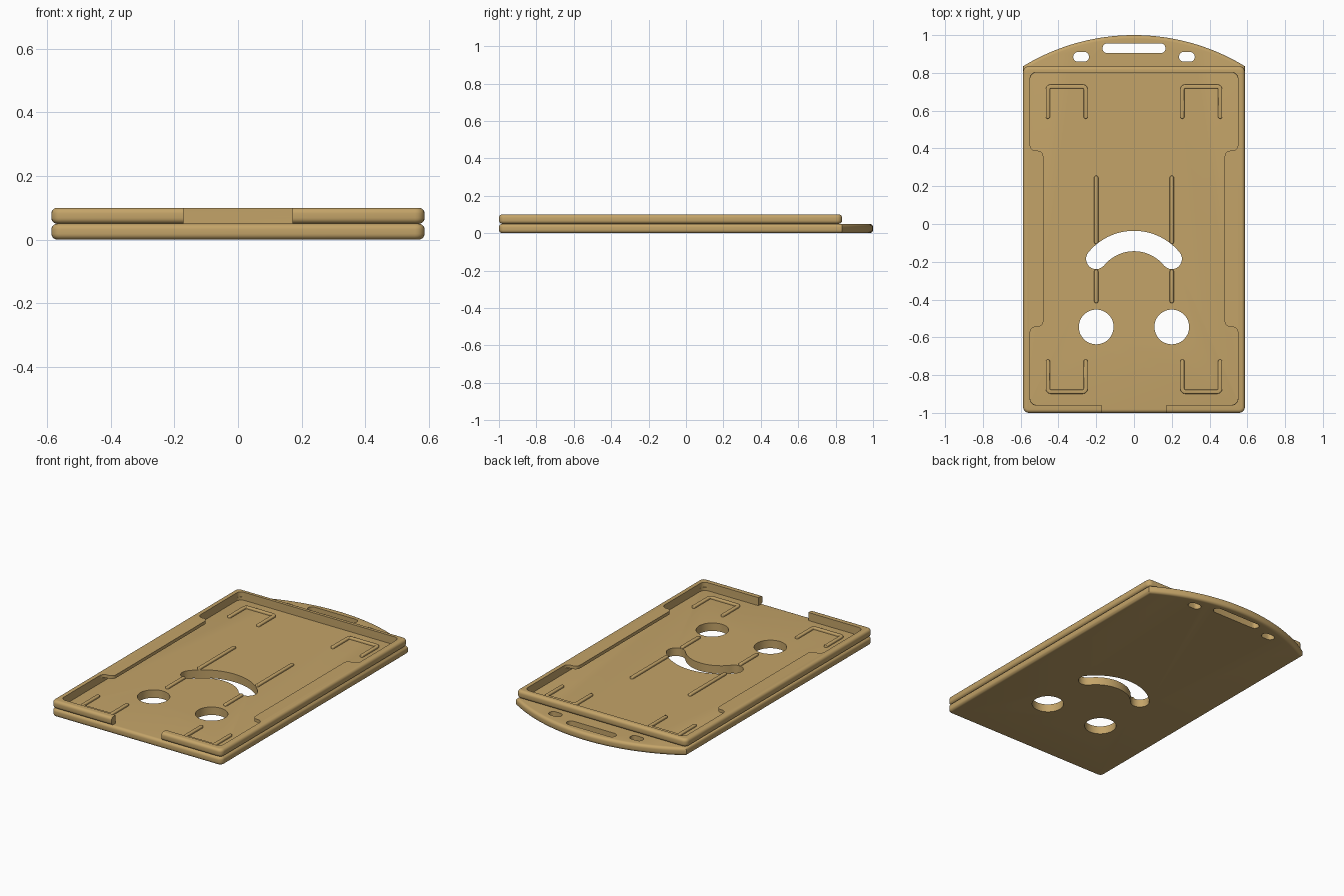
import bpy, bmesh, math
from mathutils import Vector

cube = bpy.data.objects.get("Cube")
if cube:
    bpy.data.objects.remove(cube, do_unlink=True)

tan = bpy.data.materials.new("tan_plastic")
tan.use_nodes = True
tan.diffuse_color = (0.55, 0.37, 0.14, 1)
tan.node_tree.nodes["Principled BSDF"].inputs["Base Color"].default_value = (0.55, 0.37, 0.14, 1)


def fillet(points, r, closed=True, n=5):
    """Round the corners of a path."""
    pts = [Vector(p) for p in points]
    out = []
    for i, p in enumerate(pts):
        if not closed and i in (0, len(pts) - 1):
            out.append(p)
            continue
        a = p + (pts[i - 1] - p).normalized() * r
        b = p + (pts[(i + 1) % len(pts)] - p).normalized() * r
        centre = a + b - p
        for k in range(n + 1):
            t = k / n * math.pi / 2
            out.append(centre + (a - centre) * math.cos(t) + (b - centre) * math.sin(t))
    return out


def stroke(path, half, n=12):
    """Outline of a path drawn with a round pen."""
    pts = [Vector(p) for p in path]

    def side(pts):
        out = []
        for i, p in enumerate(pts):
            d1 = (p - pts[i - 1]).normalized() if i else None
            d2 = (pts[i + 1] - p).normalized() if i < len(pts) - 1 else None
            d = ((d1 or d2) + (d2 or d1)).normalized()
            normal = Vector((d.y, -d.x))
            out.append(p + normal * half / d.dot(d1 or d2))
        # round cap at the far end
        for k in range(1, n):
            t = math.pi * k / n
            out.append(pts[-1] + half * (normal * math.cos(t) + d * math.sin(t)))
        return out

    return side(pts) + side(pts[::-1])


def circle(x, y, r, n=48):
    return [Vector((x + r * math.cos(math.tau * k / n), y + r * math.sin(math.tau * k / n)))
            for k in range(n)]


def mirror_path(half):
    """Close a right-hand outline with its mirror image."""
    return half + [(-x, y) for x, y in reversed(half)]


def prism(name, outline, z0, z1, top=0, bottom=0, segments=5):
    """Extrude an outline and round its upper and lower rims."""
    bm = bmesh.new()
    face = bm.faces.new([bm.verts.new((p[0], p[1], z0)) for p in outline])
    ext = bmesh.ops.extrude_face_region(bm, geom=[face])
    bmesh.ops.translate(bm, vec=(0, 0, z1 - z0),
                        verts=[v for v in ext["geom"] if isinstance(v, bmesh.types.BMVert)])
    if not face.is_valid or len(bm.faces) < len(outline) + 2:
        bm.faces.new([v for v in bm.verts if v.co.z == z0])
    bmesh.ops.recalc_face_normals(bm, faces=bm.faces)
    for z, r in ((z1, top), (z0, bottom)):
        if r:
            rim = [e for e in bm.edges if all(abs(v.co.z - z) < 1e-5 for v in e.verts)]
            bmesh.ops.bevel(bm, geom=rim, offset=r, segments=segments, profile=0.5,
                            affect='EDGES', clamp_overlap=False)
    mesh = bpy.data.meshes.new(name)
    bm.to_mesh(mesh)
    bm.free()
    mesh.materials.append(tan)
    obj = bpy.data.objects.new(name, mesh)
    bpy.context.collection.objects.link(obj)
    return obj


def cut(obj, cutters):
    """Subtract the cutters, then remove them."""
    for c in cutters:
        mod = obj.modifiers.new("cut", 'BOOLEAN')
        mod.operation, mod.solver, mod.object = 'DIFFERENCE', 'EXACT', c
    bpy.context.view_layer.update()
    deps = bpy.context.evaluated_depsgraph_get()
    mesh = bpy.data.meshes.new_from_object(obj.evaluated_get(deps))
    obj.modifiers.clear()
    obj.data = mesh
    for c in cutters:
        bpy.data.objects.remove(c, do_unlink=True)


W, FLOOR, TOP, ROUND = 0.587, 0.05, 0.1, 0.018

# Base plate with the arched hanging tab
corner_y, R = 0.835, 1.127
sweep = math.asin(W / R)
arch = [(R * math.sin(sweep * k / 20), 1 - R + R * math.cos(sweep * k / 20))
        for k in range(20, -21, -1)]
front_edge = [(p.x, p.y) for p in fillet([(-W, 0), (-W, -1), (W, -1), (W, 0)], 0.03, False)][1:-1]
base = prism("base_plate", front_edge + arch, 0, FLOOR, ROUND, ROUND)

# Holes through the base: finger holes, curved thumb slot, lanyard slots
span = math.asin(0.2 / 0.258)
thumb = [(0.258 * math.sin(span * k / 16), -0.348 + 0.258 * math.cos(span * k / 16))
         for k in range(-16, 17)]
holes = [stroke(thumb, 0.054), stroke([(-0.141, 0.93), (0.141, 0.93)], 0.026)]
for s in (-1, 1):
    holes.append(circle(s * 0.2, -0.545, 0.092))
    holes.append(stroke([(s * 0.28 - 0.016, 0.885), (s * 0.28 + 0.016, 0.885)], 0.026))
cut(base, [prism("hole_cutter", h, -0.1, 0.2) for h in holes])

# Raised rim with an undercut card pocket, side lips and a front gap
outer = fillet([(-W, -1), (W, -1), (W, corner_y), (-W, corner_y)], 0.03)
rim = prism("card_rim", outer, FLOOR, TOP, ROUND, ROUND)
pocket = fillet(mirror_path([(0.55, -0.958), (0.55, 0.802)]), 0.035)
mouth = fillet(mirror_path([(0.55, -0.958), (0.55, -0.545), (0.48, -0.545),
                            (0.48, 0.388), (0.55, 0.388), (0.55, 0.802)]), 0.03)
gap = mirror_path([(0.172, -1.1), (0.172, -0.9)])
cut(rim, [prism("pocket_cutter", pocket, 0, 0.08),
          prism("mouth_cutter", mouth, 0.07, 0.2),
          prism("gap_cutter", gap, 0, 0.2)])

# Raised ribs that support the card
parts = [base, rim]


def rib(name, path):
    parts.append(prism(name, stroke(path, 0.011, 8), FLOOR - 0.005, FLOOR + 0.012, top=0.005, segments=3))


for s, label in ((1, "left"), (-1, "right")):
    x0, x1 = s * 0.256, s * 0.456
    for end, open_y, shut_y in (("back", 0.568, 0.728), ("front", -0.728, -0.888)):
        rib(f"{end}_{label}_corner_rib",
            fillet([(x0, open_y), (x0, shut_y), (x1, shut_y), (x1, open_y)], 0.016, False))
    rib(f"{label}_long_rib", [(s * 0.2, 0.245), (s * 0.2, -0.095)])
    rib(f"{label}_short_rib", [(s * 0.2, -0.252), (s * 0.2, -0.408)])

# Smooth the rounded edges and keep the crisp ones
bpy.ops.object.select_all(action='DESELECT')
for p in parts:
    p.select_set(True)
bpy.context.view_layer.objects.active = base
bpy.ops.object.shade_smooth_by_angle(angle=math.radians(35))
